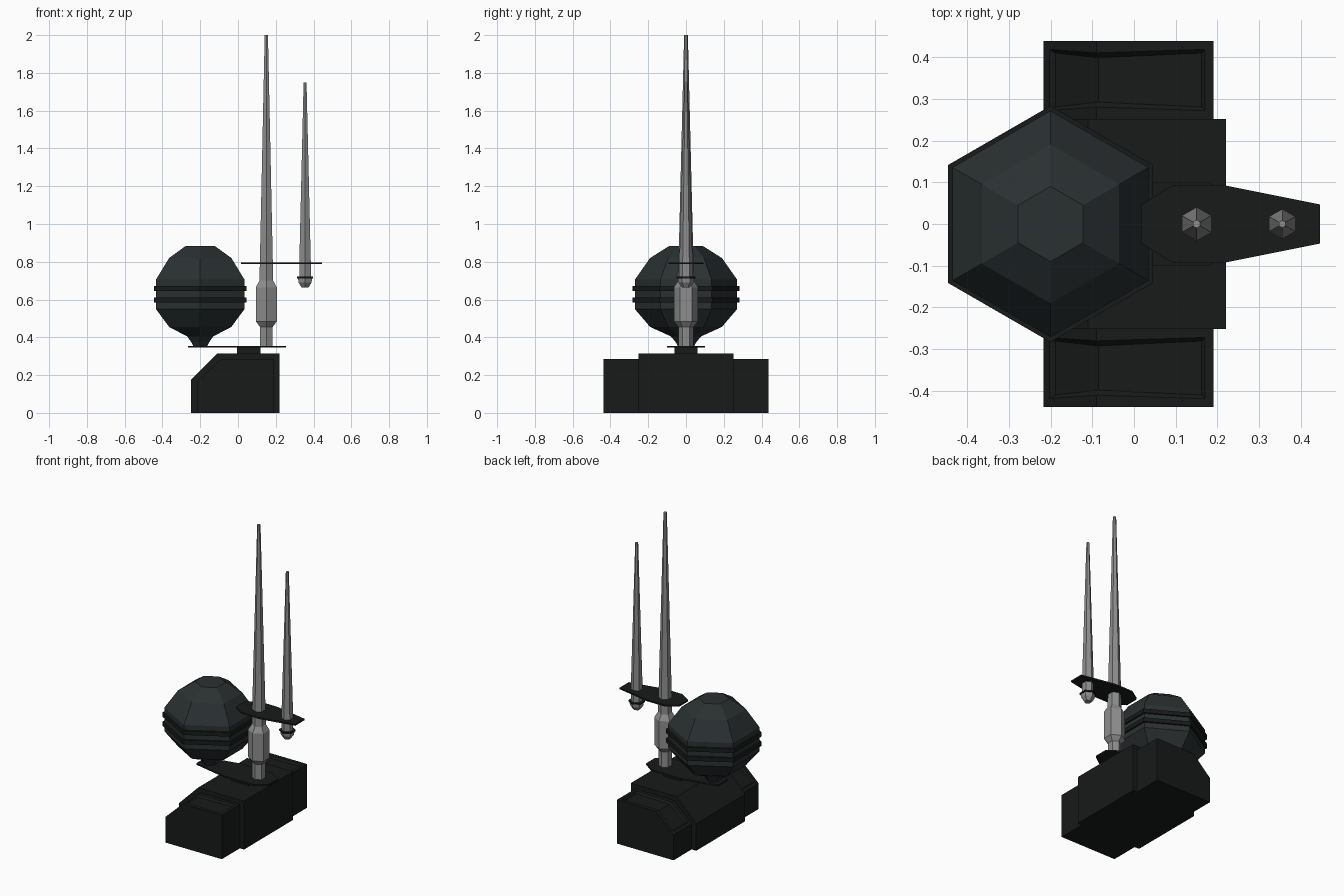
import bpy, bmesh, math

if "Cube" in bpy.data.objects:
    bpy.data.objects.remove(bpy.data.objects["Cube"])


def material(name, rgb):
    m = bpy.data.materials.new(name)
    m.diffuse_color = (*rgb, 1)
    m.use_nodes = True
    m.node_tree.nodes["Principled BSDF"].inputs["Base Color"].default_value = m.diffuse_color
    return m


BLACK = material("black", (0.009, 0.010, 0.010))
SLATE = material("slate", (0.023, 0.030, 0.031))
STEEL = material("steel", (0.27, 0.27, 0.27))


def finish(name, bm, mat):
    bmesh.ops.recalc_face_normals(bm, faces=bm.faces)
    me = bpy.data.meshes.new(name)
    bm.to_mesh(me)
    bm.free()
    me.materials.append(mat)
    ob = bpy.data.objects.new(name, me)
    bpy.context.collection.objects.link(ob)
    return ob


def extruded(bm, points, vec):
    """Closed polygon pushed along vec."""
    face = bm.faces.new([bm.verts.new(p) for p in points])
    out = bmesh.ops.extrude_face_region(bm, geom=[face])
    verts = [g for g in out["geom"] if isinstance(g, bmesh.types.BMVert)]
    bmesh.ops.translate(bm, verts=verts, vec=vec)
    bmesh.ops.recalc_face_normals(bm, faces=bm.faces)


def hex_lathe(name, x, profile, mat):
    """Six-sided turned part; profile is (radius, z) from bottom to top."""
    bm = bmesh.new()
    rings = []
    for r, z in profile:
        angles = [math.radians(30 + 60 * k) for k in range(6)]
        rings.append([bm.verts.new((x + r * math.cos(a), r * math.sin(a), z)) for a in angles])
    for low, high in zip(rings, rings[1:]):
        for k in range(6):
            n = (k + 1) % 6
            bm.faces.new((low[k], low[n], high[n], high[k]))
    bm.faces.new(rings[0])
    bm.faces.new(rings[-1])
    return finish(name, bm, mat)


def wedge(bm, x0, x1, xc, zc, top, y0, y1):
    """Block with its upper -x edge sloped off."""
    prof = [(x0, 0), (x1, 0), (x1, top), (xc, top), (x0, zc)]
    extruded(bm, [(x, y0, z) for x, z in prof], (0, y1 - y0, 0))


def plate(name, outline, z, mat):
    pts = outline + [(x, -y) for x, y in reversed(outline)]
    bm = bmesh.new()
    extruded(bm, [(x, y, z) for x, y in pts], (0, 0, 0.01))
    return finish(name, bm, mat)


# Base: central wedge and two lower wings with recessed tops
bm = bmesh.new()
wedge(bm, -0.25, 0.22, -0.11, 0.175, 0.315, -0.252, 0.252)
finish("base_centre", bm, BLACK)
for side, label in ((-1, "front"), (1, "back")):
    bm = bmesh.new()
    wedge(bm, -0.217, 0.19, -0.09, 0.165, 0.285, 0.252 * side, 0.438 * side)
    tops = [f for f in bm.faces if f.normal.z > 0.3]
    bmesh.ops.inset_region(bm, faces=tops, thickness=0.028)
    bmesh.ops.inset_region(bm, faces=tops, thickness=0.012, depth=-0.012)
    finish(label + "_base_wing", bm, BLACK)

# Short neck between base and lower plate
bm = bmesh.new()
extruded(bm, [(-0.005, -0.062, 0.31), (0.12, -0.062, 0.31), (0.12, 0.062, 0.31), (-0.005, 0.062, 0.31)],
         (0, 0, 0.036))
finish("neck", bm, BLACK)

# Tapered carrier plates
plate("lower_plate", [(-0.265, 0.05), (-0.03, 0.1), (0.18, 0.1), (0.255, 0.045)], 0.345, BLACK)
plate("upper_plate", [(0.017, 0.045), (0.09, 0.092), (0.22, 0.092), (0.445, 0.047)], 0.787, BLACK)

# Faceted globe with two belts
hex_lathe("globe", -0.2, [(0.042, 0.352), (0.055, 0.375), (0.08, 0.405), (0.19, 0.455), (0.271, 0.55),
                          (0.271, 0.705), (0.19, 0.82), (0.09, 0.883)], SLATE)
for z, label in ((0.585, "lower"), (0.645, "upper")):
    hex_lathe(label + "_globe_belt", -0.2, [(0.283, z), (0.283, z + 0.027)], BLACK)

# Tall spike with a thick grip
hex_lathe("tall_spike", 0.15, [(0.039, 0.352), (0.039, 0.455), (0.064, 0.485), (0.064, 0.665),
                               (0.042, 0.70), (0.01, 2.0)], STEEL)

# Short spike, its pointed foot and collar
hex_lathe("short_spike", 0.355, [(0.035, 0.715), (0.035, 0.80), (0.009, 1.748)], STEEL)
hex_lathe("short_spike_foot", 0.355, [(0.022, 0.665), (0.04, 0.69), (0.043, 0.715)], STEEL)
hex_lathe("short_spike_collar", 0.355, [(0.049, 0.712), (0.049, 0.721)], BLACK)
